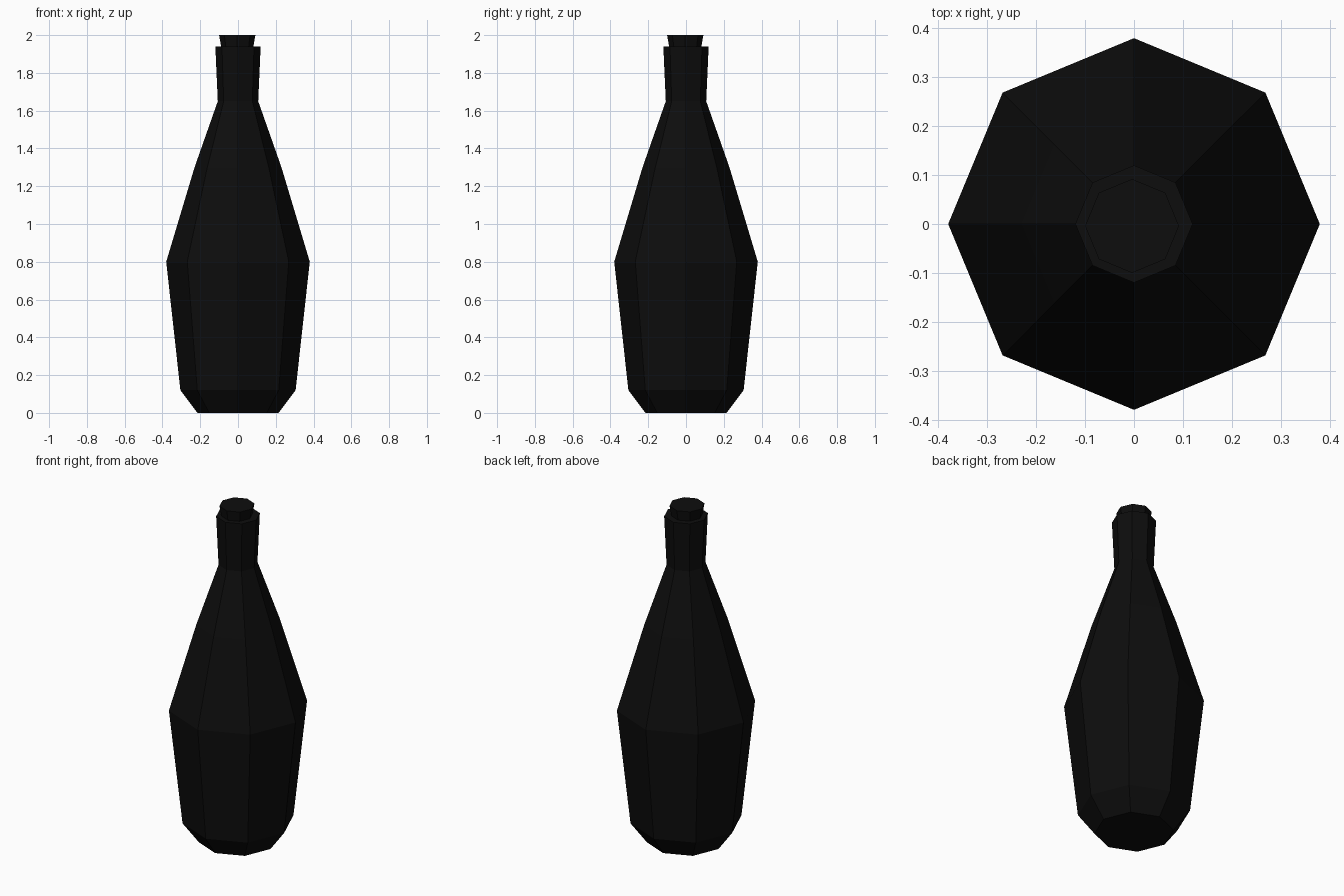
import bpy
import bmesh
from math import cos, sin, tau

cube = bpy.data.objects.get("Cube")
if cube:
    bpy.data.objects.remove(cube, do_unlink=True)

SIDES = 8


def make_material(name, colour):
    mat = bpy.data.materials.new(name)
    mat.use_nodes = True
    mat.diffuse_color = colour
    mat.node_tree.nodes["Principled BSDF"].inputs["Base Color"].default_value = colour
    return mat


def lathe(name, profile, mat, centre=(0, 0)):
    """Closed eight-sided solid from (radius, height) pairs, bottom to top."""
    bm = bmesh.new()
    rings = []
    for r, z in profile:
        rings.append([bm.verts.new((centre[0] + r * cos(tau * i / SIDES),
                                    centre[1] + r * sin(tau * i / SIDES), z))
                      for i in range(SIDES)])
    for low, high in zip(rings, rings[1:]):
        for i in range(SIDES):
            j = (i + 1) % SIDES
            bm.faces.new((low[i], low[j], high[j], high[i]))
    bm.faces.new(rings[0][::-1])
    bm.faces.new(rings[-1])
    bmesh.ops.recalc_face_normals(bm, faces=bm.faces)
    mesh = bpy.data.meshes.new(name)
    bm.to_mesh(mesh)
    bm.free()
    mesh.materials.append(mat)
    obj = bpy.data.objects.new(name, mesh)
    bpy.context.collection.objects.link(obj)
    return obj


black = make_material("black_glass", (0.004, 0.004, 0.004, 1))

# Bottle: chamfered foot, flared belly, sloping shoulder, flared neck
lathe("bottle", [(0.215, 0), (0.305, 0.12), (0.38, 0.8), (0.23, 1.3),
                 (0.107, 1.65), (0.12, 1.94)], black)

# Stopper: tapered plug seated in the neck, very slightly off centre
lathe("stopper", [(0.075, 1.88), (0.096, 2.0)], black, (-0.004, -0.004))
